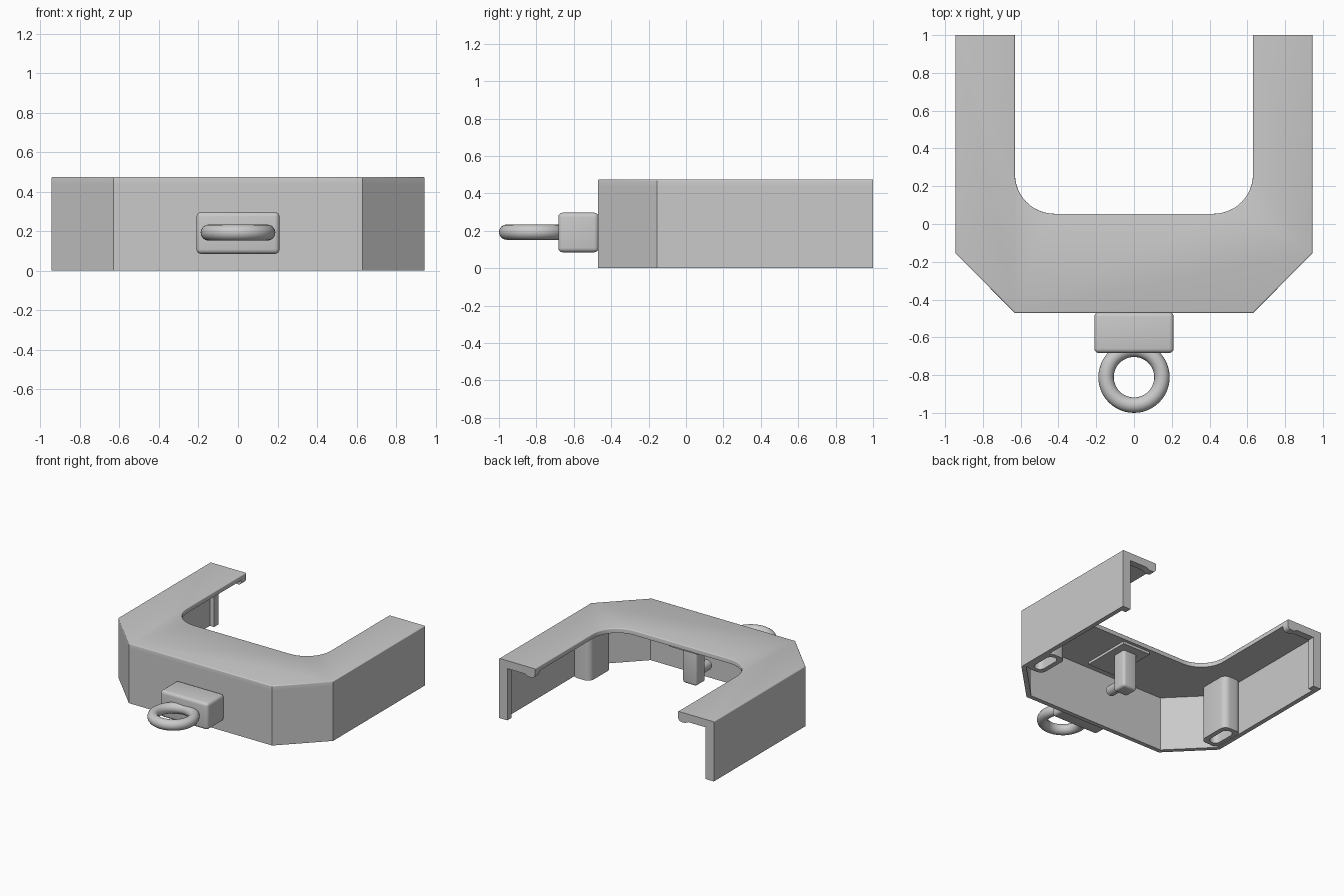
import bpy, bmesh, math
from mathutils import Matrix, Vector

cube = bpy.data.objects.get("Cube")
if cube:
    bpy.data.objects.remove(cube, do_unlink=True)

grey = bpy.data.materials.new("plain_grey")
grey.use_nodes = True
COLOUR = (0.59, 0.59, 0.59, 1)
grey.diffuse_color = COLOUR
grey.node_tree.nodes["Principled BSDF"].inputs["Base Color"].default_value = COLOUR

HEIGHT = 0.475
COVER_BASE = 0.438
WALL = 0.036


def finish(bm, name):
    bmesh.ops.recalc_face_normals(bm, faces=bm.faces)
    mesh = bpy.data.meshes.new(name)
    bm.to_mesh(mesh)
    bm.free()
    mesh.materials.append(grey)
    obj = bpy.data.objects.new(name, mesh)
    bpy.context.collection.objects.link(obj)
    bpy.ops.object.select_all(action='DESELECT')
    obj.select_set(True)
    bpy.context.view_layer.objects.active = obj
    bpy.ops.object.shade_smooth_by_angle(angle=math.radians(35))
    return obj


def prism(name, outline, z0, z1, round_top=0):
    bm = bmesh.new()
    base = bm.faces.new([bm.verts.new((x, y, z0)) for x, y in outline])
    top = bmesh.ops.extrude_face_region(bm, geom=[base])["geom"]
    moved = [v for v in top if isinstance(v, bmesh.types.BMVert)]
    bmesh.ops.translate(bm, verts=moved, vec=(0, 0, z1 - z0))
    if round_top:
        edges = [e for e in bm.edges if all(v.co.z > z1 - 1e-5 for v in e.verts)
                 and not all(v.co.y > 0.99 for v in e.verts)]
        bmesh.ops.bevel(bm, geom=edges, offset=round_top, segments=3,
                        profile=0.5, affect='EDGES')
    return finish(bm, name)


def box(name, centre, size, bevel):
    bm = bmesh.new()
    bmesh.ops.create_cube(bm, size=1)
    bmesh.ops.scale(bm, vec=size, verts=bm.verts)
    bmesh.ops.translate(bm, vec=centre, verts=bm.verts)
    if bevel:
        bmesh.ops.bevel(bm, geom=bm.edges[:], offset=bevel, segments=4,
                        profile=0.5, affect='EDGES')
    return finish(bm, name)


def mirrored(half):
    # Half path runs from the arm end to the middle on the +x side
    return half + [(-x, y) for x, y in reversed(half)]


def outer_path(inset):
    k = inset * math.tan(math.pi / 8)
    x, y = 0.945 - inset, -0.471 + inset
    return mirrored([(x, 1), (x, -0.155 + k), (0.631 - k, y)])


def inner_path():
    r = 0.21
    arc = [(0.42 + r * math.cos(a), 0.264 - r * math.sin(a))
           for a in (math.pi / 2 * i / 12 for i in range(13))]
    return mirrored([(0.63, 1)] + arc)


def rounded_rect(cx, cy, hx, hy, r, steps=6):
    pts = []
    for q, (sx, sy) in enumerate([(1, 1), (-1, 1), (-1, -1), (1, -1)]):
        for i in range(steps + 1):
            a = math.pi / 2 * (q + i / steps)
            pts.append((cx + sx * (hx - r) + r * math.cos(a),
                        cy + sy * (hy - r) + r * math.sin(a)))
    return pts


# U-shaped thin shell: cover and outer wall
prism("cover", outer_path(0) + inner_path()[::-1], COVER_BASE, HEIGHT, round_top=0.007)
prism("outer_wall", outer_path(0) + outer_path(WALL)[::-1], 0, COVER_BASE)


# Thickened rib inside each arm end, with a rounded hook under the cover edge
def end_rib(name, sign):
    x_wall, x_in, under = 0.945 - WALL, 0.63, 0.412
    hook = [(x_in + 0.03 - 0.03 * math.sin(a), 0.427 - 0.03 * math.cos(a))
            for a in (math.pi / 2 * i / 6 for i in range(7))]
    profile = [(x_wall, COVER_BASE), (x_wall, 0), (0.873, 0), (0.873, under),
               (0.72, under), (0.69, 0.397)] + hook + [(x_in, COVER_BASE)]
    rib = prism(name, [(sign * x, z) for x, z in profile], -1, -0.945)
    rib.data.transform(Matrix.Rotation(math.pi / 2, 4, 'X'))


# Slotted mounting posts against the side walls
def slotted_post(name, cx):
    cy, base, depth = -0.01, 0.004, 0.25
    bm = bmesh.new()
    outside = rounded_rect(cx, cy, 0.08, 0.137, 0.05)
    slot = rounded_rect(cx, cy, 0.042, 0.104, 0.041)
    loops = [[bm.verts.new((x, y, z)) for x, y in pts] for pts, z in
             [(outside, COVER_BASE), (outside, base), (slot, base), (slot, depth)]]
    n = len(outside)
    for a, b in zip(loops, loops[1:]):
        for i in range(n):
            j = (i + 1) % n
            bm.faces.new((a[i], a[j], b[j], b[i]))
    bm.faces.new(loops[0])
    bm.faces.new(loops[-1])
    finish(bm, name)


for side, sign in (("left", 1), ("right", -1)):
    end_rib(side + "_end_rib", sign)
    slotted_post(side + "_slotted_post", sign * 0.838)

# Latch inside the front: pad, hanging stem and short pin
box("latch_pad", (0, -0.17, 0.43), (0.25, 0.4, 0.025), 0)
box("latch_stem", (0, -0.10, 0.28), (0.125, 0.12, 0.32), 0.02)
bm = bmesh.new()
bmesh.ops.create_cone(bm, cap_ends=True, segments=24, radius1=0.04, radius2=0.04,
                      depth=0.16,
                      matrix=Matrix.Translation((0, -0.2, 0.193))
                      @ Matrix.Rotation(math.pi / 2, 4, 'X'))
rim = [e for e in bm.edges if all(v.co.y < -0.27 for v in e.verts)]
bmesh.ops.bevel(bm, geom=rim, offset=0.015, segments=3, profile=0.5, affect='EDGES')
finish(bm, "latch_pin")

# Front block and pull ring
box("front_block", (0, -0.575, 0.191), (0.42, 0.216, 0.212), 0.024)
bm = bmesh.new()
MAJOR, MINOR, AROUND, SECTION = 0.148, 0.041, 48, 16
circle = [bm.verts.new((MAJOR + MINOR * math.cos(a), 0, MINOR * math.sin(a)))
          for a in (math.tau * i / SECTION for i in range(SECTION))]
edges = [bm.edges.new((circle[i], circle[(i + 1) % SECTION])) for i in range(SECTION)]
bmesh.ops.spin(bm, geom=circle + edges, cent=(0, 0, 0), axis=(0, 0, 1),
               angle=math.tau, steps=AROUND, use_merge=True)
bmesh.ops.remove_doubles(bm, verts=bm.verts, dist=1e-5)
bmesh.ops.translate(bm, verts=bm.verts, vec=Vector((0, -0.811, 0.193)))
finish(bm, "pull_ring")
